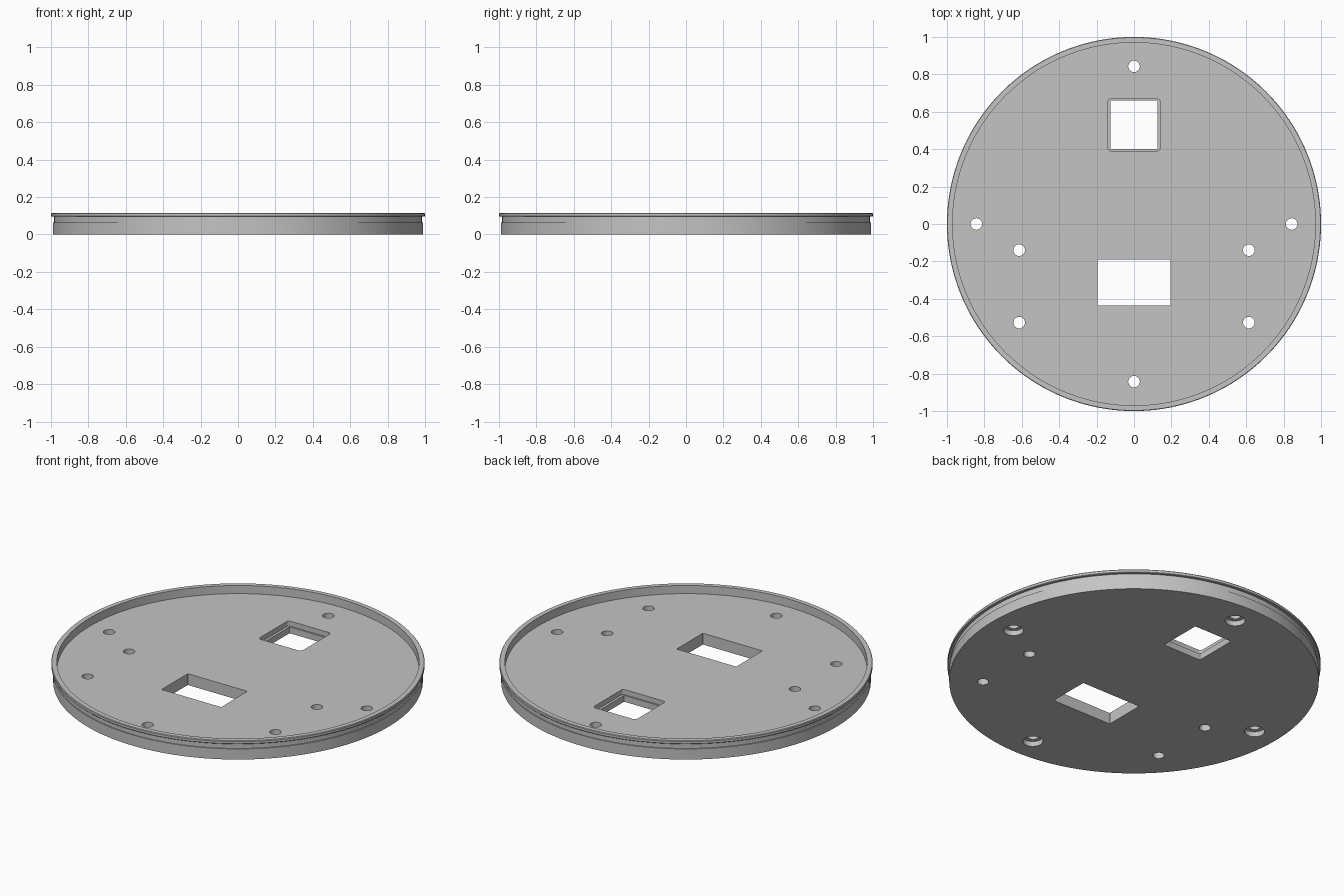
import bpy, bmesh, math

cube = bpy.data.objects.get("Cube")
if cube:
    bpy.data.objects.remove(cube)

grey = bpy.data.materials.new("plain grey")
grey.use_nodes = True
colour = (0.55, 0.55, 0.55, 1)
grey.diffuse_color = colour
grey.node_tree.nodes["Principled BSDF"].inputs["Base Color"].default_value = colour

FLOOR = 0.067


def make_object(name, bm):
    bmesh.ops.recalc_face_normals(bm, faces=bm.faces)
    mesh = bpy.data.meshes.new(name)
    bm.to_mesh(mesh)
    bm.free()
    mesh.materials.append(grey)
    obj = bpy.data.objects.new(name, mesh)
    bpy.context.collection.objects.link(obj)
    return obj


def stack(name, rings):
    """Skin a pile of matching closed rings and cap both ends."""
    bm = bmesh.new()
    loops = [[bm.verts.new(p) for p in ring] for ring in rings]
    for a, b in zip(loops, loops[1:]):
        for i in range(len(a)):
            j = (i + 1) % len(a)
            bm.faces.new((a[i], a[j], b[j], b[i]))
    bm.faces.new(loops[0])
    bm.faces.new(loops[-1])
    return make_object(name, bm)


def circle(r, z, n, x=0, y=0):
    angles = [math.tau * i / n for i in range(n)]
    return [(x + r * math.cos(a), y + r * math.sin(a), z) for a in angles]


def rounded_rect(cx, cy, w, h, r, z, steps=4):
    points = []
    for k, (sx, sy) in enumerate(((1, 1), (-1, 1), (-1, -1), (1, -1))):
        for i in range(steps + 1):
            a = math.pi / 2 * (k + i / steps)
            points.append((cx + sx * (w / 2 - r) + r * math.cos(a),
                           cy + sy * (h / 2 - r) + r * math.sin(a), z))
    return points


def cut(target, cutter):
    """Subtract the cutter, then discard it."""
    cutter.hide_render = True
    mod = target.modifiers.new("cut", "BOOLEAN")
    mod.operation = "DIFFERENCE"
    mod.solver = "EXACT"
    mod.object = cutter
    bpy.context.view_layer.objects.active = target
    bpy.ops.object.modifier_apply(modifier=mod.name)
    bpy.data.objects.remove(cutter)


# Round tray: base wall, shallow groove, overhanging lip, sunken floor
profile = [(0.99, 0), (0.99, 0.063), (0.984, 0.063), (0.984, 0.095),
           (0.997, 0.095), (1, 0.098), (1, 0.111), (0.997, 0.115),
           (0.97, 0.115), (0.97, FLOOR)]
plate = stack("round_plate", [circle(r, z, 160) for r, z in profile])

# Rectangular opening
cut(plate, stack("rectangle_cutter",
                 [rounded_rect(0, -0.313, 0.39, 0.245, 0.002, z, 1) for z in (-0.1, 0.2)]))

# Square opening with a stepped, round-cornered recess
cut(plate, stack("square_cutter",
                 [rounded_rect(0, 0.53, 0.25, 0.26, 0.004, z) for z in (-0.1, 0.2)]))
cut(plate, stack("recess_cutter",
                 [rounded_rect(0, 0.53, 0.28, 0.28, 0.018, z) for z in (FLOOR - 0.03, 0.2)]))

# Outer screw holes, counterbored from below
for x, y in ((0.843, 0), (-0.843, 0), (0, 0.843), (0, -0.843)):
    cut(plate, stack("screw_cutter", [circle(0.031, z, 32, x, y) for z in (-0.1, 0.2)]))
    cut(plate, stack("counterbore_cutter", [circle(0.054, z, 32, x, y) for z in (-0.1, 0.03)]))

# Inner mounting holes
for x in (-0.614, 0.614):
    for y in (-0.14, -0.527):
        cut(plate, stack("mount_cutter", [circle(0.031, z, 32, x, y) for z in (-0.1, 0.2)]))

# Smooth round walls, crisp edges
bpy.ops.object.select_all(action="DESELECT")
plate.select_set(True)
bpy.context.view_layer.objects.active = plate
bpy.ops.object.shade_smooth_by_angle(angle=math.radians(30))
